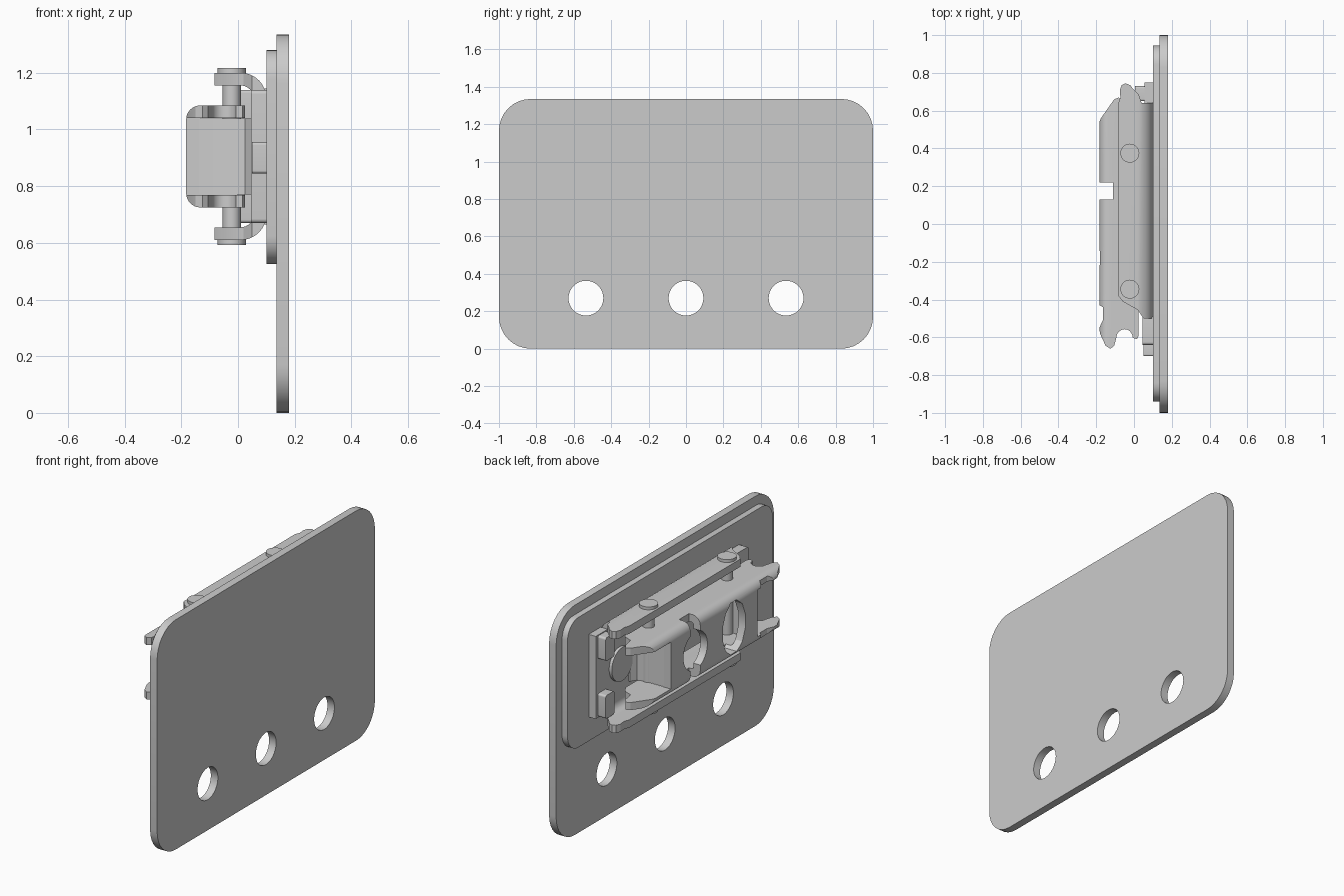
import bpy, bmesh, math
from mathutils import Vector

if "Cube" in bpy.data.objects:
    bpy.data.objects.remove(bpy.data.objects["Cube"])

MID = 0.905  # z centre of the latch mechanism


def prism(name, pts, axis, lo, hi):
    """Extrude a 2D outline: axis x -> (y,z), y -> (x,z), z -> (x,y)."""
    place = {'x': lambda a, b, t: (t, a, b),
             'y': lambda a, b, t: (a, t, b),
             'z': lambda a, b, t: (a, b, t)}[axis]
    bm = bmesh.new()
    face = bm.faces.new([bm.verts.new(place(a, b, lo)) for a, b in pts])
    ext = bmesh.ops.extrude_face_region(bm, geom=[face])
    verts = [g for g in ext['geom'] if isinstance(g, bmesh.types.BMVert)]
    bmesh.ops.translate(bm, verts=verts, vec=Vector(place(0, 0, hi - lo)))
    bmesh.ops.recalc_face_normals(bm, faces=bm.faces)
    me = bpy.data.meshes.new(name)
    bm.to_mesh(me)
    bm.free()
    ob = bpy.data.objects.new(name, me)
    bpy.context.collection.objects.link(ob)
    return ob


def arc(cx, cy, r, a0, a1, n=8):
    return [(cx + r * math.cos(math.radians(a0 + (a1 - a0) * i / n)),
             cy + r * math.sin(math.radians(a0 + (a1 - a0) * i / n))) for i in range(n + 1)]


def circle(cx, cy, r, n=40):
    return arc(cx, cy, r, 0, 360 - 360 / n, n - 1)


def rect(a0, a1, b0, b1, r=0):
    if not r:
        return [(a0, b0), (a1, b0), (a1, b1), (a0, b1)]
    return (arc(a1 - r, b1 - r, r, 0, 90) + arc(a0 + r, b1 - r, r, 90, 180)
            + arc(a0 + r, b0 + r, r, 180, 270) + arc(a1 - r, b0 + r, r, 270, 360))


def boolean(ob, cutter, op='DIFFERENCE'):
    mod = ob.modifiers.new('bool', 'BOOLEAN')
    mod.operation, mod.object, mod.solver = op, cutter, 'EXACT'
    bpy.context.view_layer.objects.active = ob
    bpy.ops.object.modifier_apply(modifier=mod.name)
    bpy.data.objects.remove(cutter)


def channel(outer_x, edge_x, half, thick, r):
    """U section in (x,z): web on outer_x, open at edge_x, rounded bends."""
    s = 1 if outer_x > edge_x else -1
    c = outer_x - s * r
    bend = [(c + s * (x - c), z) for x, z in arc(c, half - r, r, 90, 0)]
    ri = max(r - thick, 0.01)
    ci = outer_x - s * (thick + ri)
    inner = [(ci + s * (x - ci), z) for x, z in arc(ci, half - thick - ri, ri, 0, 90)]
    up_out = [(edge_x, half)] + bend
    up_in = inner + [(edge_x, half - thick)]
    pts = up_out + [(x, -z) for x, z in reversed(up_out)]
    pts += [(x, -z) for x, z in reversed(up_in)] + up_in
    return [(x, z + MID) for x, z in pts]


# main plate with three screw holes
plate = prism('main_plate', rect(-1, 1, 0, 1.335, 0.17), 'x', 0.135, 0.18)
for y in (-0.535, 0, 0.535):
    boolean(plate, prism('cut', circle(y, 0.27, 0.093), 'x', 0.1, 0.22))

# backing plate
prism('backing_plate', rect(-0.94, 0.945, 0.525, 1.28, 0.1), 'x', 0.1, 0.136)

# outer bracket: U channel trimmed by its side outline
outer = prism('outer_bracket', channel(0.1, -0.2, 0.295, 0.045, 0.09), 'y', -0.9, 0.9)
boolean(outer, prism('trim', [
    (0.2, -0.5), (0.2, 0.64), (0.04, 0.64), (0.025, 0.685), (-0.005, 0.715),
    (-0.02, 0.735), (-0.045, 0.745), (-0.065, 0.735), (-0.075, 0.71), (-0.072, 0.67),
    (-0.083, 0.64), (-0.083, -0.38), (-0.06, -0.41), (0.02, -0.455), (0.05, -0.5)],
    'z', 0.3, 1.5), 'INTERSECT')

# bracket end tabs
prism('upper_end_base', rect(0.64, 0.75, 0.665, 1.145), 'x', 0.055, 0.1)
for s in (-1, 1):
    z0, z1 = sorted((MID + s * 0.1, MID + s * 0.235))
    prism('upper_end_tab', rect(0.65, 0.73, z0, z1, 0.012), 'x', 0.005, 0.06)
prism('lower_end_base', rect(-0.64, -0.49, 0.67, 1.14, 0.015), 'x', 0.045, 0.1)
prism('lower_end_tongue', rect(-0.7, -0.63, 0.845, 0.955, 0.01), 'x', 0.05, 0.1)

# inner channel: U channel trimmed by the hooked side outline
inner = prism('inner_channel', channel(-0.183, 0.2, 0.18, 0.045, 0.05), 'y', -0.9, 0.9)
side = [(-0.2, 0.4), (-0.183, 0.4), (-0.183, 0.54), (-0.175, 0.56), (-0.105, 0.66),
        (-0.08, 0.67), (-0.06, 0.64), (-0.05, 0.58), (0.0, 0.56), (0.025, 0.52),
        (0.025, -0.59), (0.015, -0.61), (0.0, -0.605)]
side += arc(-0.05, -0.6, 0.043, 0, 180)
side += [(-0.105, -0.645), (-0.125, -0.66), (-0.15, -0.645), (-0.18, -0.58),
         (-0.184, -0.55), (-0.165, -0.51), (-0.165, -0.44), (-0.183, -0.43),
         (-0.183, -0.38), (-0.2, -0.38)]
boolean(inner, prism('trim', side, 'z', 0.3, 1.5), 'INTERSECT')
for y0, y1 in ((-0.9, -0.395), (0.4, 0.9)):  # open ends between the arms
    boolean(inner, prism('cut', rect(y0, y1, MID - 0.136, MID + 0.136), 'x', -0.3, 0.1))
boolean(inner, prism('cut', rect(0.13, 0.22, 0.5, 1.3, 0.02), 'x', -0.3, -0.11))
boolean(inner, prism('cut', circle(0.175, MID, 0.11), 'x', -0.3, -0.1))
oval = [(-0.18 + 0.107 * math.cos(math.radians(a)), MID + 0.155 * math.sin(math.radians(a)))
        for a in range(15, 375, 30)]
boolean(inner, prism('cut', oval, 'x', -0.3, -0.1))

# folded walls closing the inner channel at both ends
for name, y, s in (('upper_wall', 0.4, 1), ('lower_wall', -0.395, -1)):
    prof = [(-0.181, y - s * 0.04), (-0.178, y - s * 0.004), (-0.165, y), (-0.02, y),
            (0.025, y + s * 0.015), (0.045, y + s * 0.05), (0.06, y + s * 0.05),
            (0.06, y - s * 0.04)]
    prism(name, prof, 'z', MID - 0.134, MID + 0.134)

# rivet disc on the bracket floor
prism('floor_rivet', circle(0.53, MID, 0.097), 'x', 0.038, 0.07)

# headed cross pins
for y in (0.375, -0.345):
    prism('cross_pin', circle(-0.022, y, 0.032), 'z', 0.62, 1.19)
    for z0, z1 in ((0.592, 0.615), (1.195, 1.217)):
        prism('pin_head', circle(-0.022, y, 0.05), 'z', z0, z1)

# smooth the bends while keeping sharp edges
bpy.ops.object.select_all(action='SELECT')
bpy.ops.object.shade_smooth_by_angle(angle=math.radians(25))
